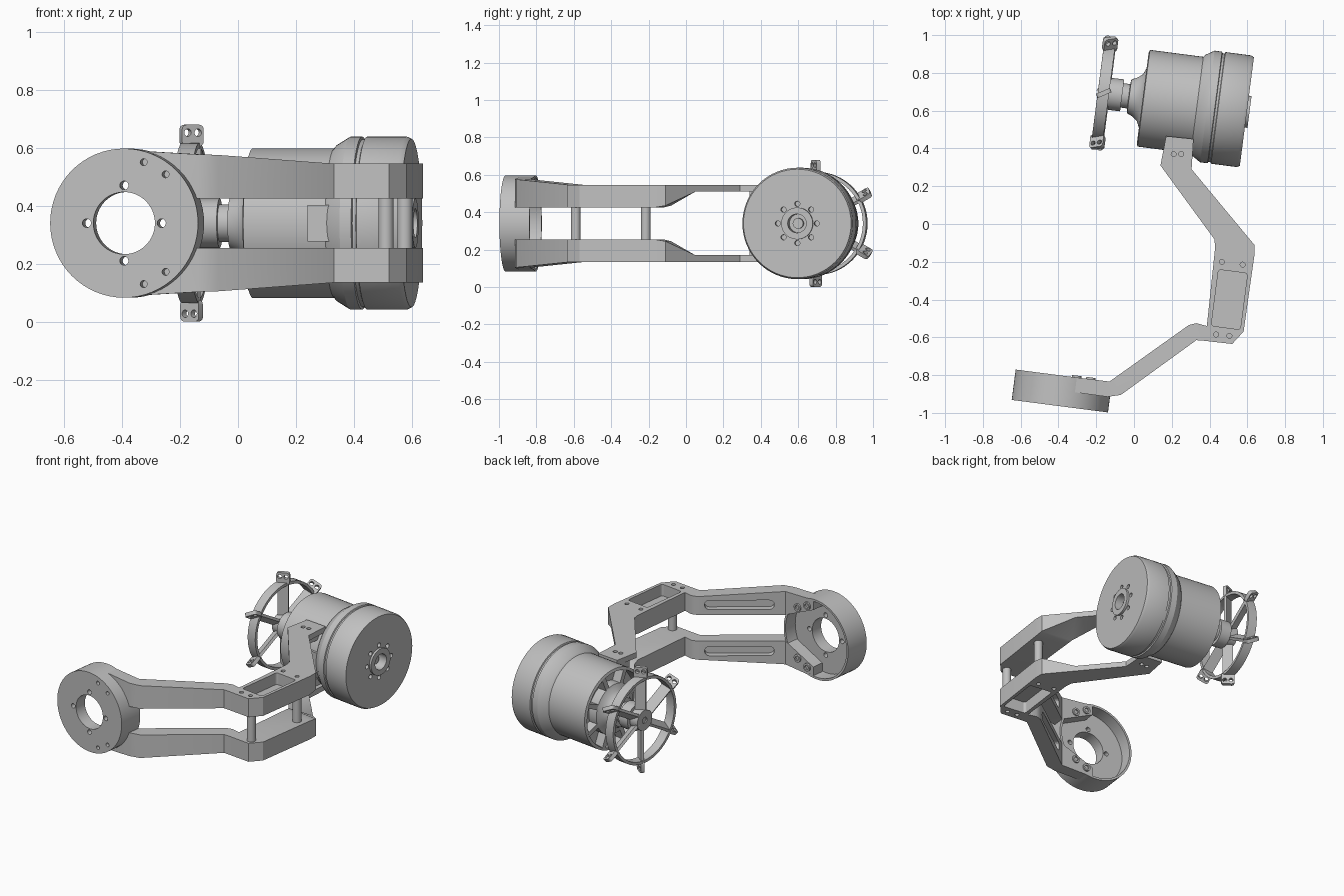
import bpy, bmesh
from math import pi, radians, cos, sin
from mathutils import Matrix, Vector

if "Cube" in bpy.data.objects:
    bpy.data.objects.remove(bpy.data.objects["Cube"])

grey = bpy.data.materials.new("machined_grey")
grey.use_nodes = True
grey.diffuse_color = (0.53, 0.53, 0.53, 1)
grey.node_tree.nodes["Principled BSDF"].inputs["Base Color"].default_value = grey.diffuse_color

LIFT = Matrix.Translation((0, 0, 0.34))            # mid height of the whole assembly
TURN = LIFT @ Matrix.Rotation(radians(-7.4), 4, 'Z')
MOTOR = TURN @ Matrix.Translation((0, 0.667, 0))   # motor axis runs along x
DISC = TURN @ Matrix.Translation((-0.265, 0, 0)) @ Matrix.Rotation(pi / 2, 4, 'Z')


def finish(name, bm, frame, cutter=False):
    bmesh.ops.recalc_face_normals(bm, faces=bm.faces)
    mesh = bpy.data.meshes.new(name)
    bm.to_mesh(mesh)
    bm.free()
    mesh.materials.append(grey)
    ob = bpy.data.objects.new(name, mesh)
    bpy.context.collection.objects.link(ob)
    ob.matrix_world = frame
    if cutter:
        ob.hide_render = True
        ob.display_type = 'WIRE'
        ob.hide_set(True)
    else:
        bpy.ops.object.select_all(action='DESELECT')
        ob.select_set(True)
        bpy.context.view_layer.objects.active = ob
        bpy.ops.object.shade_smooth_by_angle(angle=radians(30))
    return ob


def box(bm, centre, size, turn=Matrix()):
    m = turn @ Matrix.Translation(centre) @ Matrix.Diagonal((*size, 1))
    return bmesh.ops.create_cube(bm, size=1, matrix=m)["verts"]


def rod(bm, centre, r, length, axis='Z', turn=Matrix(), sides=20):
    rot = {'X': Matrix.Rotation(pi / 2, 4, 'Y'), 'Y': Matrix.Rotation(pi / 2, 4, 'X'), 'Z': Matrix()}[axis]
    bmesh.ops.create_cone(bm, cap_ends=True, segments=sides, radius1=r, radius2=r, depth=length,
                          matrix=turn @ Matrix.Translation(centre) @ rot)


def rounded(bm, verts, direction, offset):
    """Round the edges of a box that run along the given direction."""
    edges = {e for v in verts for e in v.link_edges
             if abs((e.verts[0].co - e.verts[1].co).normalized().dot(direction)) > .99}
    bmesh.ops.bevel(bm, geom=list(edges), offset=offset, segments=4, affect='EDGES', profile=.5)


def revolve(name, profile, frame, closed=False, steps=64):
    """Spin (radius, x) points about the x axis."""
    bm = bmesh.new()
    vs = [bm.verts.new((x, 0, r)) for r, x in profile]
    edges = [bm.edges.new(p) for p in zip(vs, vs[1:])]
    if closed:
        edges.append(bm.edges.new((vs[-1], vs[0])))
    bmesh.ops.spin(bm, geom=vs + edges, cent=(0, 0, 0), axis=(1, 0, 0), angle=2 * pi, steps=steps)
    bmesh.ops.remove_doubles(bm, verts=bm.verts, dist=1e-5)
    return finish(name, bm, frame)


def cut(ob, cutter):
    """Subtract the cutter, taking the first solver that leaves a solid."""
    mod = ob.modifiers.new("cut", 'BOOLEAN')
    mod.operation, mod.object = 'DIFFERENCE', cutter
    for solver in ('EXACT', 'MANIFOLD', 'FLOAT'):
        mod.solver = solver
        graph = bpy.context.evaluated_depsgraph_get()
        graph.update()
        if len(ob.evaluated_get(graph).data.polygons) > len(ob.data.polygons):
            return
    ob.modifiers.remove(mod)


# Base disc: a shallow cup with a central bore and mounting holes
disc = revolve("base_disc", [(.107, -1.007), (.257, -1.007), (.257, -.845), (.243, -.845),
                             (.243, -.93), (.107, -.93)], DISC, closed=True)
bm = bmesh.new()
for k in range(4):
    rod(bm, (-.97, .13 * cos(k * pi / 2), .13 * sin(k * pi / 2)), .015, .2, 'X')
for s in (-1, 1):
    rod(bm, (-1, -.068, .21 * s), .012, .1, 'X')
    rod(bm, (-1, -.144, .168 * s), .012, .1, 'X')
cut(disc, finish("disc_hole_cutter", bm, DISC, True))

# Arm: stations of inner edge, outer edge, and heights from the mid plane; mirrored below
stations = [
    ((-.35, -.807), (-.36, -.885), .185, .25),
    ((-.13, -.834), (-.14, -.915), .085, .237),
    ((-.11, -.82), (-.07, -.905), .085, .235),
    ((.29, -.535), (.33, -.615), .085, .205),
    ((.33, -.525), (.36, -.617), .085, .205),
    ((.385, -.54), (.52, -.635), .085, .205),
    ((.39, -.50), (.58, -.57), .085, .205),
    ((.43, -.12), (.637, -.17), .085, .205),
    ((.425, -.08), (.637, -.11), .095, .205),
    ((.33, .05), (.504, .05), .17, .205),
    ((.14, .31), (.305, .29), .17, .205),
    ((.17, .465), (.315, .45), .17, .205),
]
bm = bmesh.new()
rings = [[bm.verts.new((*p, z)) for p, z in ((a, lo), (b, lo), (b, hi), (a, hi))]
         for a, b, lo, hi in stations]
for r0, r1 in zip(rings, rings[1:]):
    for i in range(4):
        j = (i + 1) % 4
        bm.faces.new((r0[i], r0[j], r1[j], r1[i]))
bm.faces.new(rings[0])
bm.faces.new(rings[-1])
bmesh.ops.triangulate(bm, faces=bm.faces)
arm = finish("arms", bm, LIFT)

# Arm pockets and screw holes
bm = bmesh.new()
tilt = Matrix.Translation((.505, -.4, 0)) @ Matrix.Rotation(radians(-7.4), 4, 'Z')
rounded(bm, box(bm, (0, 0, .205), (.155, .30, .15), tilt), Vector((0, 0, 1)), .015)
slope = Matrix.Translation((.09, -.677, .15)) @ Matrix.Rotation(radians(35.3), 4, 'Z')
rounded(bm, box(bm, (0, 0, 0), (.41, .08, .06), slope),
        slope.to_3x3() @ Vector((0, 1, 0)), .028)
for x, y in ((.435, -.585), (.505, -.592), (.465, -.2), (.575, -.215), (.21, .37), (.25, .37)):
    rod(bm, (x, y, .2), .013, .12)
cut(arm, finish("arm_cutter", bm, LIFT, True))
mirror = arm.modifiers.new("mirror", 'MIRROR')
mirror.use_axis = (False, False, True)

# Flanges joining the arm ends to the motor, and posts between the arms
bm = bmesh.new()
for s in (-1, 1):
    box(bm, (.17, -.24, .15 * s), (.12, .11, .05))
finish("arm_flanges", bm, MOTOR)
bm = bmesh.new()
for x, y in ((.51, -.59), (.575, -.215)):
    rod(bm, (x, y, 0), .026, .19)
finish("spacer_posts", bm, LIFT)

# Bolt collars on the rear of the disc mount
for s in (-1, 1):
    for y, z in ((-.068, .20), (-.144, .165)):
        revolve("mount_bolt", [(0, -.85), (.014, -.85), (.014, -.835), (.025, -.835), (.025, -.86), (0, -.86)],
                DISC @ Matrix.Translation((0, y, z * s)), steps=20)

# Motor housing with shaft, hub cone, open front and stepped rear bell
motor = revolve("motor_housing", [
    (0, -.22), (.085, -.22), (.085, -.15), (.065, -.15), (.065, -.115), (.09, -.112),
    (.105, -.08), (.125, -.055), (.16, -.04), (.16, .02), (.235, .02), (.24, -.04), (.258, -.035),
    (.258, .25), (.27, .26), (.298, .305), (.298, .345), (.29, .348), (.29, .36), (.298, .363),
    (.298, .50), (.29, .516), (.085, .516), (.085, .53), (.05, .53), (.05, .46), (.028, .46),
    (.028, .49), (0, .49)], MOTOR)
bm = bmesh.new()
for k in range(8):
    a = k * pi / 4
    rod(bm, (.516, .105 * cos(a), .105 * sin(a)), .014, .06, 'X')
cut(motor, finish("motor_hole_cutter", bm, MOTOR, True))
bm = bmesh.new()
for k in range(8):
    box(bm, (-.01, 0, .195), (.06, .03, .1), Matrix.Rotation(k * pi / 4 + pi / 8, 4, 'X'))
finish("motor_front_ribs", bm, MOTOR)
bm = bmesh.new()
box(bm, (.24, -.24, 0), (.10, .05, .125))
box(bm, (.30, -.24, 0), (.04, .05, .09))
finish("motor_connector", bm, MOTOR)

# Spoked wheel: pitched blades and pitched, drilled tabs
revolve("wheel_rim", [(.258, -.28), (.276, -.28), (.276, -.22), (.258, -.22)], MOTOR, closed=True)
revolve("wheel_hub", [(0, -.272), (.02, -.272), (.02, -.28), (.065, -.28), (.065, -.21), (0, -.21)], MOTOR)
spokes, tabs, holes = bmesh.new(), bmesh.new(), bmesh.new()
for k in range(6):
    spin = (Matrix.Rotation(k * pi / 3, 4, 'X') @ Matrix.Translation((-.248, 0, 0))
            @ Matrix.Rotation(radians(30), 4, 'Z'))
    box(spokes, (0, 0, .155), (.064, .018, .22), spin)
    plate = box(tabs, (0, 0, .302), (.08, .024, .074), spin)
    rounded(tabs, plate, spin.to_3x3() @ Vector((0, 1, 0)), .016)
    for dx in (-.019, .019):
        rod(holes, (dx, 0, .312), .013, .1, 'Y', spin)
finish("wheel_spokes", spokes, MOTOR)
tab_ob = finish("wheel_tabs", tabs, MOTOR)
cut(tab_ob, finish("tab_hole_cutter", holes, MOTOR, True))
